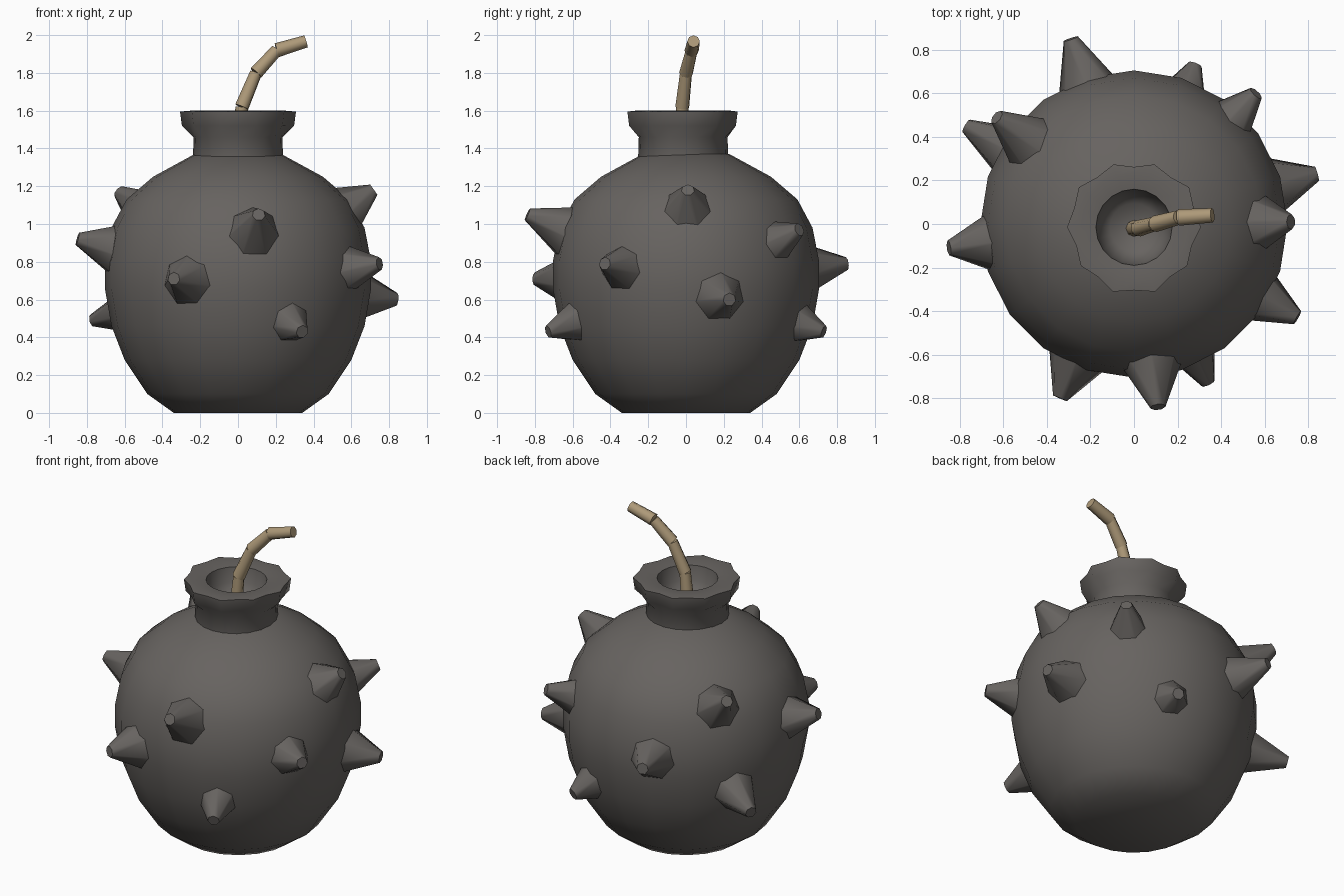
import bpy, bmesh, math
from mathutils import Vector

cube = bpy.data.objects.get("Cube")
if cube:
    bpy.data.objects.remove(cube, do_unlink=True)


def material(name, color):
    mat = bpy.data.materials.new(name)
    mat.use_nodes = True
    mat.diffuse_color = color
    mat.node_tree.nodes["Principled BSDF"].inputs["Base Color"].default_value = color
    return mat


iron = material("dark_iron", (0.135, 0.125, 0.117, 1))
rope = material("tan_rope", (0.42, 0.32, 0.19, 1))


def finish(bm, name, mat, angle):
    bmesh.ops.recalc_face_normals(bm, faces=bm.faces)
    mesh = bpy.data.meshes.new(name)
    bm.to_mesh(mesh)
    bm.free()
    mesh.materials.append(mat)
    obj = bpy.data.objects.new(name, mesh)
    bpy.context.collection.objects.link(obj)
    bpy.ops.object.select_all(action='DESELECT')
    obj.select_set(True)
    bpy.context.view_layer.objects.active = obj
    bpy.ops.object.shade_smooth_by_angle(angle=math.radians(angle))
    return obj


def lathe(name, profile, sides, mat, angle, center_y=0.0, wobble=None):
    """Spin (radius, z) rings about the vertical axis and cap both ends."""
    bm = bmesh.new()
    rings = []
    for r, z in profile:
        ring = []
        for i in range(sides):
            a = math.tau * i / sides
            rr = r + (wobble(r, a) if wobble else 0)
            ring.append(bm.verts.new((rr * math.cos(a), center_y + rr * math.sin(a), z)))
        rings.append(ring)
    for low, high in zip(rings, rings[1:]):
        for i in range(sides):
            j = (i + 1) % sides
            bm.faces.new((low[i], low[j], high[j], high[i]))
    bm.faces.new(rings[0])
    bm.faces.new(rings[-1])
    return finish(bm, name, mat, angle)


def tapered_rod(name, start, end, r1, r2, sides, mat, angle):
    start, end = Vector(start), Vector(end)
    axis = end - start
    bm = bmesh.new()
    bmesh.ops.create_cone(bm, cap_ends=True, segments=sides,
                          radius1=r1, radius2=r2, depth=axis.length)
    turn = axis.to_track_quat('Z', 'Y').to_matrix().to_4x4()
    bmesh.ops.transform(bm, matrix=turn, verts=bm.verts)
    bmesh.ops.translate(bm, vec=(start + end) / 2, verts=bm.verts)
    return finish(bm, name, mat, angle)


# Round shell with a flattened underside
lathe("body", [(0.34, 0), (0.48, 0.1), (0.6, 0.28), (0.67, 0.46), (0.705, 0.66),
               (0.705, 0.8), (0.67, 0.98), (0.59, 1.13), (0.45, 1.25), (0.23, 1.37)],
      20, iron, 60)


# Neck with an uneven hammered lip and a hollow mouth
def dents(r, a):
    return 0.012 * math.cos(10 * a) + 0.006 * math.sin(3 * a) if r > 0.265 else 0


lathe("neck", [(0.24, 1.3), (0.235, 1.46), (0.285, 1.52), (0.295, 1.595), (0.25, 1.6),
               (0.175, 1.59), (0.16, 1.5), (0.11, 1.43)],
      20, iron, 60, -0.015, dents)

# Blunt spikes: tip position and base radius, all pointing away from the core
core = Vector((0, 0, 0.68))
spikes = [
    ((0.11, -0.84, 1.05), 0.165), ((-0.34, -0.80, 0.71), 0.155),
    ((0.34, -0.73, 0.43), 0.125), ((0.75, -0.43, 0.79), 0.14),
    ((-0.85, -0.11, 0.92), 0.155), ((-0.63, 0.49, 1.17), 0.16),
    ((-0.77, 0.45, 0.49), 0.14), ((0.72, 0.01, 1.18), 0.165),
    ((0.84, 0.23, 0.60), 0.15), ((-0.29, 0.85, 0.79), 0.15),
    ((0.56, 0.60, 0.97), 0.13), ((0.28, 0.73, 0.43), 0.125),
]
for n, (tip, radius) in enumerate(spikes, 1):
    tip = Vector(tip)
    base = core + (tip - core).normalized() * 0.645
    tapered_rod(f"spike_{n}", base, tip, radius, 0.035, 7, iron, 60)

# Bent fuse made of short rope lengths
bends = [(0, -0.02, 1.42), (0.02, -0.02, 1.62), (0.095, 0, 1.8),
         (0.205, 0.03, 1.92), (0.36, 0.04, 1.967)]
for n, (a, b) in enumerate(zip(bends, bends[1:]), 1):
    tapered_rod(f"fuse_{n}", a, b, 0.038, 0.033, 8, rope, 50)
